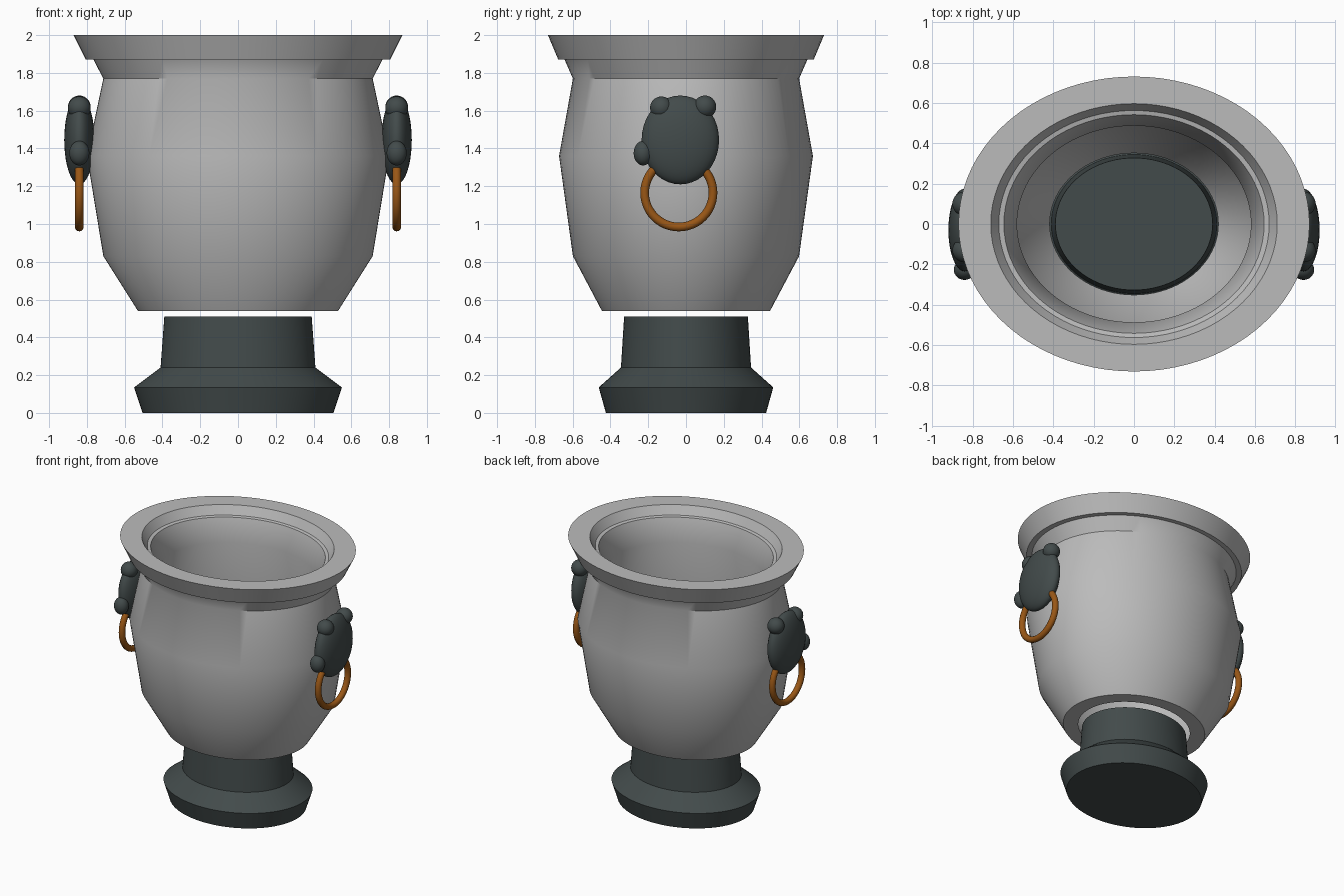
import bpy, bmesh, math
from mathutils import Matrix

cube = bpy.data.objects.get("Cube")
if cube:
    bpy.data.objects.remove(cube, do_unlink=True)

DEPTH = 0.84     # oval ratio of depth to width
SEGMENTS = 80


def material(name, colour):
    mat = bpy.data.materials.new(name)
    mat.use_nodes = True
    rgba = (*colour, 1)
    mat.diffuse_color = rgba
    mat.node_tree.nodes["Principled BSDF"].inputs["Base Color"].default_value = rgba
    return mat


STONE = material("pale stone", (0.5, 0.5, 0.5))
IRON = material("dark iron", (0.055, 0.07, 0.07))
COPPER = material("copper", (0.32, 0.095, 0.008))


def finish(obj, name, mat, angle=35):
    obj.name = obj.data.name = name
    obj.data.materials.append(mat)
    bpy.ops.object.select_all(action="DESELECT")
    obj.select_set(True)
    bpy.context.view_layer.objects.active = obj
    bpy.ops.object.shade_smooth_by_angle(angle=math.radians(angle))
    return obj


def oval_lathe(name, profile, mat, closed):
    """Revolve a (radius, height) profile into an oval solid."""
    bm = bmesh.new()
    rings = []
    for radius, z in profile:
        ring = []
        for i in range(SEGMENTS):
            a = math.tau * i / SEGMENTS
            ring.append(bm.verts.new((radius * math.cos(a), radius * DEPTH * math.sin(a), z)))
        rings.append(ring)
    pairs = list(zip(rings, rings[1:]))
    if closed:
        pairs.append((rings[-1], rings[0]))
    else:
        bm.faces.new(rings[0])
        bm.faces.new(rings[-1])
    for low, high in pairs:
        for i in range(SEGMENTS):
            j = (i + 1) % SEGMENTS
            bm.faces.new((low[i], low[j], high[j], high[i]))
    bmesh.ops.recalc_face_normals(bm, faces=bm.faces)
    mesh = bpy.data.meshes.new(name)
    bm.to_mesh(mesh)
    bm.free()
    obj = bpy.data.objects.new(name, mesh)
    bpy.context.collection.objects.link(obj)
    return finish(obj, name, mat)


def ellipsoid(name, centre, radii):
    bpy.ops.mesh.primitive_uv_sphere_add(segments=32, ring_count=20, radius=1)
    obj = bpy.context.object
    obj.data.transform(Matrix.Diagonal((*radii, 1)))
    obj.location = centre
    return finish(obj, name, IRON)


# Pedestal standing free just below the vessel
oval_lathe("pedestal", [(0.505, 0), (0.55, 0.135), (0.41, 0.24), (0.39, 0.51)], IRON, False)

# Vessel: outer wall, flared rim, inner ledge, inner wall, open bottom
outer = [(0.53, 0.54), (0.713, 0.83), (0.8, 1.36), (0.713, 1.77),
         (0.765, 1.87), (0.805, 1.87), (0.87, 2.0)]
inner = [(0.71, 2.0), (0.67, 1.935), (0.645, 1.93), (0.58, 1.76),
         (0.68, 1.36), (0.6, 0.83), (0.418, 0.54)]
oval_lathe("vessel", outer + inner, STONE, True)

# Mirrored animal mask handles with hanging rings
for side, sign in (("left", 1), ("right", -1)):
    x = sign * 0.84
    ellipsoid(side + "_mask", (x, -0.03, 1.445), (0.08, 0.205, 0.235))
    ellipsoid(side + "_front_ear", (x, -0.13, 1.615), (0.06, 0.06, 0.06))
    ellipsoid(side + "_back_ear", (x, 0.1, 1.62), (0.06, 0.06, 0.06))
    ellipsoid(side + "_snout", (x, -0.227, 1.375), (0.053, 0.05, 0.065))
    bpy.ops.mesh.primitive_torus_add(major_segments=48, minor_segments=14,
                                     major_radius=0.181, minor_radius=0.023,
                                     location=(x, -0.038, 1.165),
                                     rotation=(0, math.pi / 2, 0))
    finish(bpy.context.object, side + "_ring", COPPER)
